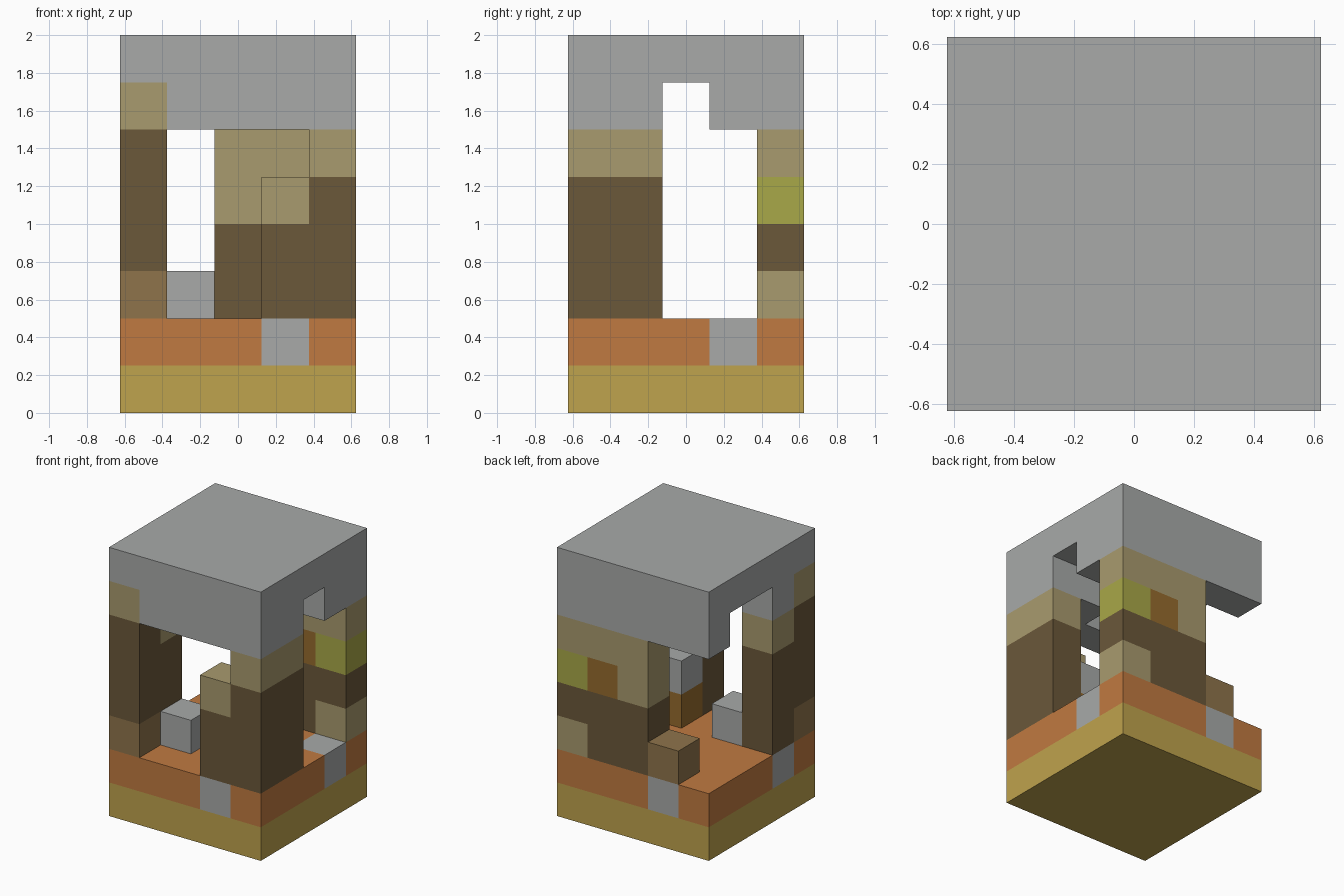
import bpy, bmesh
from mathutils import Vector

U = 0.25  # block size

old = bpy.data.objects.get("Cube")
if old:
    bpy.data.objects.remove(old, do_unlink=True)


def linear(hex_code):
    vals = [int(hex_code[i:i + 2], 16) / 255 for i in (0, 2, 4)]
    return [v / 12.92 if v < 0.04 else ((v + 0.055) / 1.055) ** 2.4 for v in vals] + [1]


def material(name, hex_code):
    m = bpy.data.materials.new(name)
    m.use_nodes = True
    m.diffuse_color = linear(hex_code)
    m.node_tree.nodes["Principled BSDF"].inputs["Base Color"].default_value = linear(hex_code)
    return m


MATS = {n: material(n, h) for n, h in {
    "stone grey": "A8AAA9", "pale tan": "A99B6E", "dark bark": "6B583A",
    "mid brown": "8F744B", "clay orange": "C07A41", "sand yellow": "BFA34D",
    "moss yellow": "A9A848", "amber brown": "966B2E"}.items()}

cells = {}  # grid position -> (part, colour)


def fill(part, colour, xs, ys, zs):
    """Fill an inclusive range of blocks; a later fill recolours an earlier one."""
    def span(r):
        return range(r[0], r[1] + 1) if isinstance(r, tuple) else (r,)
    for x in span(xs):
        for y in span(ys):
            for z in span(zs):
                cells[x, y, z] = (part, colour)


ALL = (0, 4)

# Ground slab and floor with stone insets
fill("ground_slab", "sand yellow", ALL, ALL, 0)
fill("floor", "clay orange", ALL, ALL, 1)
for x, y in ((3, 0), (4, 3), (1, 4), (0, 1)):
    fill("floor", "stone grey", x, y, 1)

# Front left pillar with its side blocks
fill("front_left_pillar", "dark bark", 4, (0, 1), (2, 4))
fill("front_left_pillar", "pale tan", 4, (0, 1), 5)
fill("front_left_step", "dark bark", 3, 0, (2, 3))
fill("front_left_step", "pale tan", 3, 0, 4)
fill("inner_step", "amber brown", 3, 1, 2)
fill("inner_step", "stone grey", 3, 1, 3)

# Front right pillar
fill("front_right_pillar", "dark bark", 0, (0, 1), (2, 5))
fill("front_right_pillar", "mid brown", 0, 0, 2)
fill("front_right_pillar", "pale tan", 0, 1, 5)
fill("front_right_pillar", "pale tan", 0, 0, 6)

# Back wall
fill("back_wall", "dark bark", (2, 4), 4, (2, 3))
fill("back_wall", "pale tan", (2, 4), 4, (4, 5))
fill("back_wall", "pale tan", 4, 4, 2)
fill("back_wall", "moss yellow", 4, 4, 4)
fill("back_wall", "amber brown", 3, 4, 4)

# Loose blocks on the floor
fill("floor_stone", "stone grey", 1, 1, 2)
fill("back_block", "mid brown", 1, 4, 2)

# Lintels and roof
fill("front_lintel", "stone grey", (1, 4), 0, 6)
fill("back_lintel", "stone grey", ALL, 4, 6)
fill("left_lintel", "stone grey", (3, 4), 1, 6)
fill("left_lintel", "stone grey", 4, 3, 6)
fill("right_lintel", "stone grey", 0, 1, 6)
fill("roof", "stone grey", ALL, ALL, 7)


def build(part):
    """Make one object from the exposed faces of a part's blocks."""
    bm = bmesh.new()
    colours = sorted({c for p, c in cells.values() if p == part})
    for pos, (owner, colour) in cells.items():
        if owner != part:
            continue
        centre = Vector(pos) + Vector((-2, -2, 0.5))
        for axis in range(3):
            for sign in (-1, 1):
                n = Vector([sign if i == axis else 0 for i in range(3)])
                if tuple(int(p + d) for p, d in zip(pos, n)) in cells:
                    continue
                a = Vector([0.5 if i == (axis + 1) % 3 else 0 for i in range(3)])
                b = n.cross(a)
                mid = centre + n / 2
                ring = (mid + a + b, mid - a + b, mid - a - b, mid + a - b)
                face = bm.faces.new([bm.verts.new(v * U) for v in ring])
                face.material_index = colours.index(colour)
    bmesh.ops.remove_doubles(bm, verts=bm.verts[:], dist=0.001)
    mesh = bpy.data.meshes.new(part)
    bm.to_mesh(mesh)
    bm.free()
    for c in colours:
        mesh.materials.append(MATS[c])
    bpy.context.collection.objects.link(bpy.data.objects.new(part, mesh))


for part in sorted({p for p, c in cells.values()}):
    build(part)
